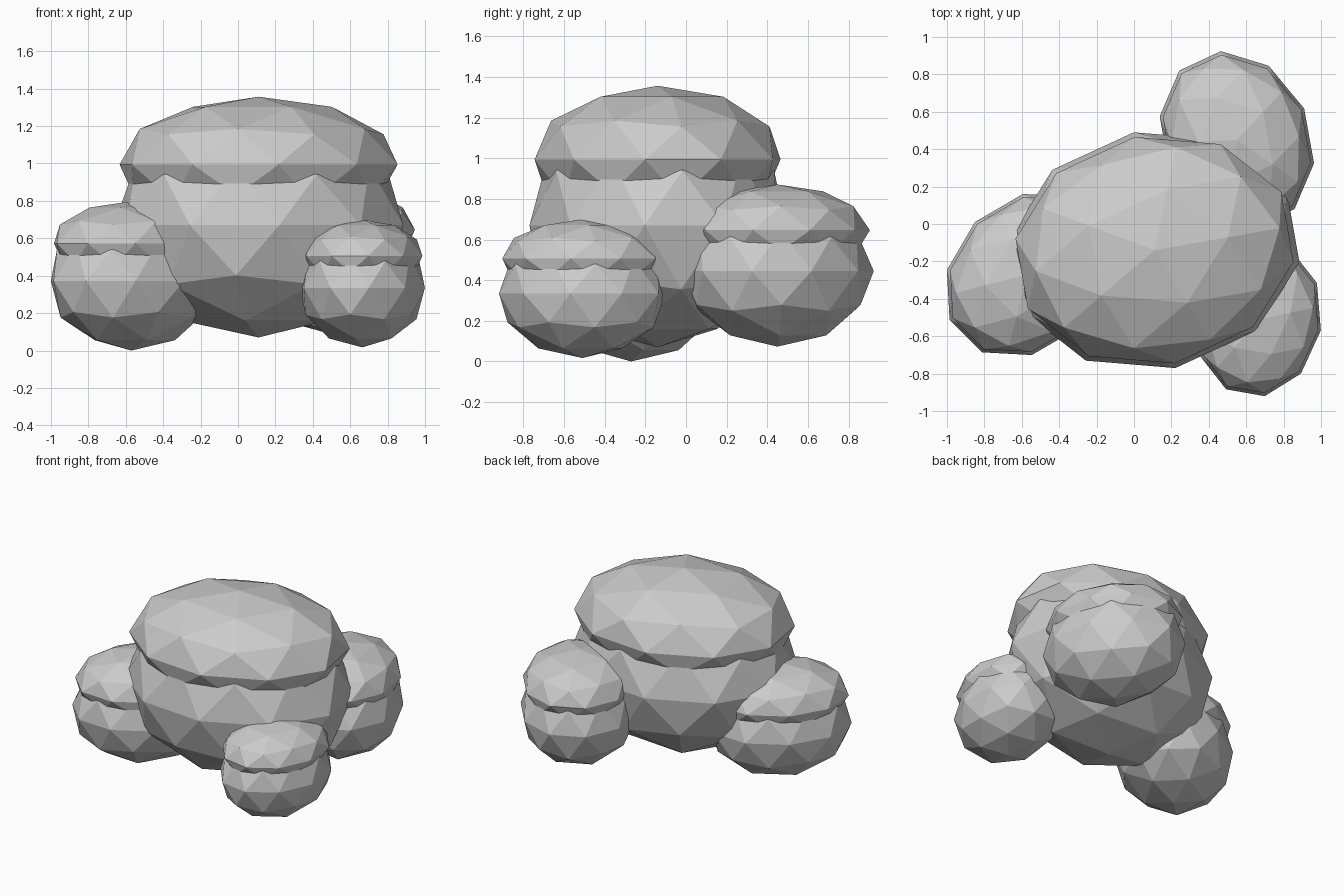
import bpy
from math import radians

cube = bpy.data.objects.get("Cube")
if cube:
    bpy.data.objects.remove(cube, do_unlink=True)

# One plain grey stone colour
stone = bpy.data.materials.new("stone_grey")
stone.use_nodes = True
grey = (0.6, 0.6, 0.6, 1)
stone.diffuse_color = grey
stone.node_tree.nodes["Principled BSDF"].inputs["Base Color"].default_value = grey

PROPORTIONS = (0.79, 0.64, 0.6)


def lump(name, centre, scale, turn):
    """Faceted, stretched ball turned about the vertical."""
    bpy.ops.mesh.primitive_ico_sphere_add(
        subdivisions=2, radius=1, location=centre, rotation=(0, 0, radians(turn)))
    obj = bpy.context.object
    obj.name = name
    obj.scale = scale
    obj.data.materials.append(stone)
    bpy.ops.object.shade_flat()


def capped_rock(name, centre, size, turn):
    """Boulder with a flatter cap sunk into its upper half."""
    x, y, z = centre
    sx, sy, sz = (p * size for p in PROPORTIONS)
    lump(name, centre, (sx, sy, sz), turn)
    lump(name + "_cap", (x, y, z + sz * 0.54), (sx * 0.96, sy * 0.96, sz * 0.605), turn)


capped_rock("main_rock", (0.11, -0.14, 0.67), 1.0, 10)
capped_rock("right_rock", (-0.57, -0.27, 0.372), 0.62, 45)
capped_rock("front_rock", (0.665, -0.51, 0.335), 0.53, 80)
capped_rock("back_rock", (0.55, 0.45, 0.445), 0.62, 115)
